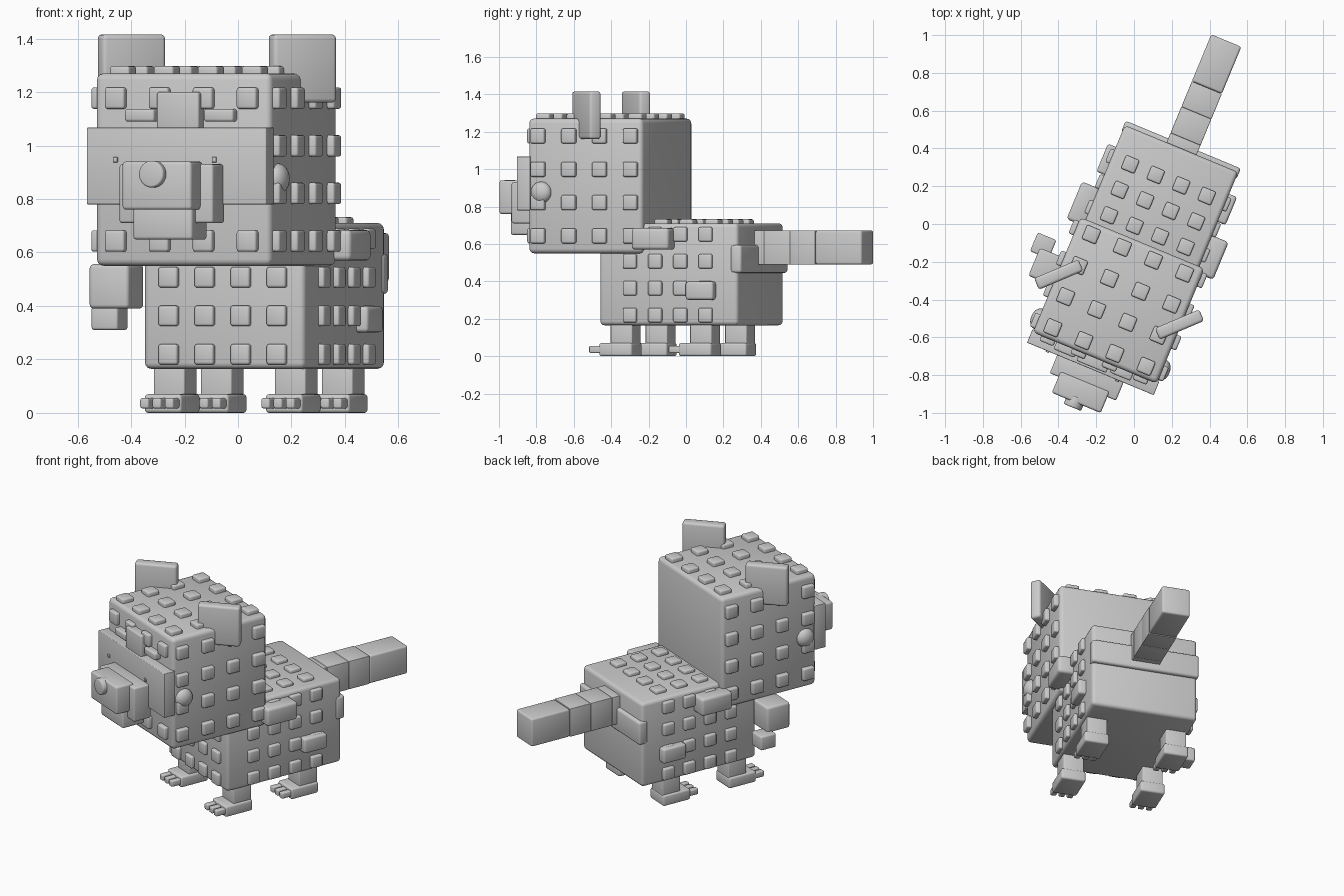
import bpy, bmesh, math
from mathutils import Matrix, Vector

if "Cube" in bpy.data.objects:
    bpy.data.objects.remove(bpy.data.objects["Cube"])

grey = bpy.data.materials.new("plain_grey")
grey.use_nodes = True
grey.diffuse_color = (0.6, 0.6, 0.6, 1)
grey.node_tree.nodes["Principled BSDF"].inputs["Base Color"].default_value = (0.6, 0.6, 0.6, 1)

# The whole animal is turned about z; parts are placed in its own straight frame.
FRAME = Matrix.Rotation(math.radians(-22.5), 4, "Z") @ Matrix.Translation((0.08, 0, 0))


def finish(name, bm, place=Matrix()):
    mesh = bpy.data.meshes.new(name)
    bm.to_mesh(mesh)
    bm.free()
    mesh.materials.append(grey)
    obj = bpy.data.objects.new(name, mesh)
    bpy.context.collection.objects.link(obj)
    obj.matrix_world = FRAME @ place
    bpy.ops.object.select_all(action="DESELECT")
    obj.select_set(True)
    bpy.context.view_layer.objects.active = obj
    bpy.ops.object.shade_smooth_by_angle(angle=math.radians(40))
    return obj


def blocks(name, centres, size, bevel=0.01, turn=0):
    """One object holding equal rounded blocks."""
    bm = bmesh.new()
    for c in centres:
        m = (Matrix.Translation(c) @ Matrix.Rotation(math.radians(turn), 4, "Z")
             @ Matrix.Diagonal((*size, 1)))
        bmesh.ops.create_cube(bm, size=1, matrix=m)
    if bevel:
        bmesh.ops.bevel(bm, geom=bm.edges[:], offset=bevel, segments=3, profile=0.5, affect="EDGES")
    return finish(name, bm)


def box(name, x, y, z, bevel=0.01):
    """Rounded box from its low and high limits."""
    lo, hi = Vector((x[0], y[0], z[0])), Vector((x[1], y[1], z[1]))
    return blocks(name, [(lo + hi) / 2], hi - lo, bevel)


def steps(middle, gap):
    return [middle + (i - 1.5) * gap for i in range(4)]


def studs(part, half, y, z, gap, zs, wide, out):
    """Grids of four by four studs on the front, top and both sides."""
    xs, ys = steps(0, gap), steps(sum(y) / 2, gap)
    deep = out * 2
    blocks(part + "_front_studs", [(a, y[0], b) for a in xs for b in zs], (wide, deep, wide))
    blocks(part + "_top_studs", [(a, b, z) for a in xs for b in ys], (wide, wide, deep))
    for side, name in ((1, "left"), (-1, "right")):
        blocks(f"{part}_{name}_studs", [(side * half, a, b) for a in ys for b in zs],
               (deep, wide, wide))


# Body and head
box("body", (-0.325, 0.325), (-0.335, 0.465), (0.165, 0.71), 0.022)
studs("body", 0.325, (-0.335, 0.465), 0.71, 0.146, steps(0.435, 0.144), 0.077, 0.022)
box("head", (-0.355, 0.355), (-0.735, -0.075), (0.55, 1.27), 0.025)
studs("head", 0.355, (-0.735, -0.075), 1.27, 0.178, steps(0.91, 0.178), 0.08, 0.027)

# Face: mask, brows, muzzle, jaw, nose
box("face_mask", (-0.363, 0.363), (-0.797, -0.72), (0.78, 1.067), 0.004)
box("forehead_block", (-0.085, 0.085), (-0.785, -0.72), (1.05, 1.2), 0.008)
blocks("brows", [(s * 0.16, -0.745, 1.113) for s in (-1, 1)], (0.12, 0.06, 0.047))
box("muzzle_base", (-0.19, 0.19), (-0.9, -0.78), (0.71, 0.93))
box("muzzle_front", (-0.14, 0.14), (-0.992, -0.87), (0.76, 0.94), 0.012)
box("jaw", (-0.12, 0.12), (-0.935, -0.78), (0.648, 0.78), 0.012)
blocks("eyes", [(s * 0.2 - 0.045, -0.798, 0.947) for s in (-1, 1)], (0.018, 0.012, 0.02), 0.003)

bm = bmesh.new()
bmesh.ops.create_cone(bm, cap_ends=True, segments=32, radius1=0.05, radius2=0.05, depth=0.06)
rims = [e for e in bm.edges if abs(e.verts[0].co.z - e.verts[1].co.z) < 0.001]
bmesh.ops.bevel(bm, geom=rims, offset=0.008, segments=3, profile=0.5, affect="EDGES")
finish("nose", bm, Matrix.Translation((-0.01, -0.992, 0.893)) @ Matrix.Rotation(math.pi / 2, 4, "X"))

# Paired side parts: cheeks, ears, arms, lower paws
for side, name in ((1, "left"), (-1, "right")):
    bm = bmesh.new()
    bmesh.ops.create_uvsphere(bm, u_segments=24, v_segments=12, radius=0.058)
    finish(name + "_cheek", bm,
           Matrix.Translation((side * 0.355, -0.658, 0.875)) @ Matrix.Diagonal((0.7, 1, 1, 1)))
    blocks(name + "_ear", [(side * 0.346, -0.4, 1.288)], (0.255, 0.066, 0.255), 0.015, 45.5)
    blocks(name + "_upper_arm", [(side * 0.365, -0.005, 0.627)], (0.11, 0.215, 0.115), 0.018)
    blocks(name + "_lower_paw", [(side * 0.335, 0.26, 0.35)], (0.07, 0.16, 0.097), 0.014)

# Hanging hand on one side
blocks("hanging_hand", [(-0.412, -0.387, 0.473)], (0.16, 0.16, 0.166), 0.015)
blocks("hanging_fingers", [(-0.48, -0.29, 0.355)], (0.107, 0.107, 0.09))

# Legs, feet and toes
for y, end in ((-0.215, "front"), (0.245, "back")):
    for side, name in ((1, "left"), (-1, "right")):
        x = side * 0.245
        label = f"{end}_{name}"
        blocks(label + "_leg", [(x, y, 0.115)], (0.125, 0.125, 0.14), 0.006)
        blocks(label + "_foot", [(x, y - 0.03, 0.035)], (0.15, 0.19, 0.07), 0.012)
        blocks(label + "_toes", [(x + i * 0.05, y - 0.14, 0.036) for i in (-1, 0, 1)],
               (0.035, 0.09, 0.038), 0.007)

# Rear band and tail segments
box("rear_band", (-0.33, 0.33), (0.425, 0.488), (0.445, 0.595), 0.015)
cuts = (0.45, 0.52, 0.67, 0.815, 1.084)
for i in range(4):
    box(f"tail_segment_{i + 1}", (-0.086, 0.086), (cuts[i], cuts[i + 1]), (0.49, 0.672),
        0.012 if i == 3 else 0.003)
